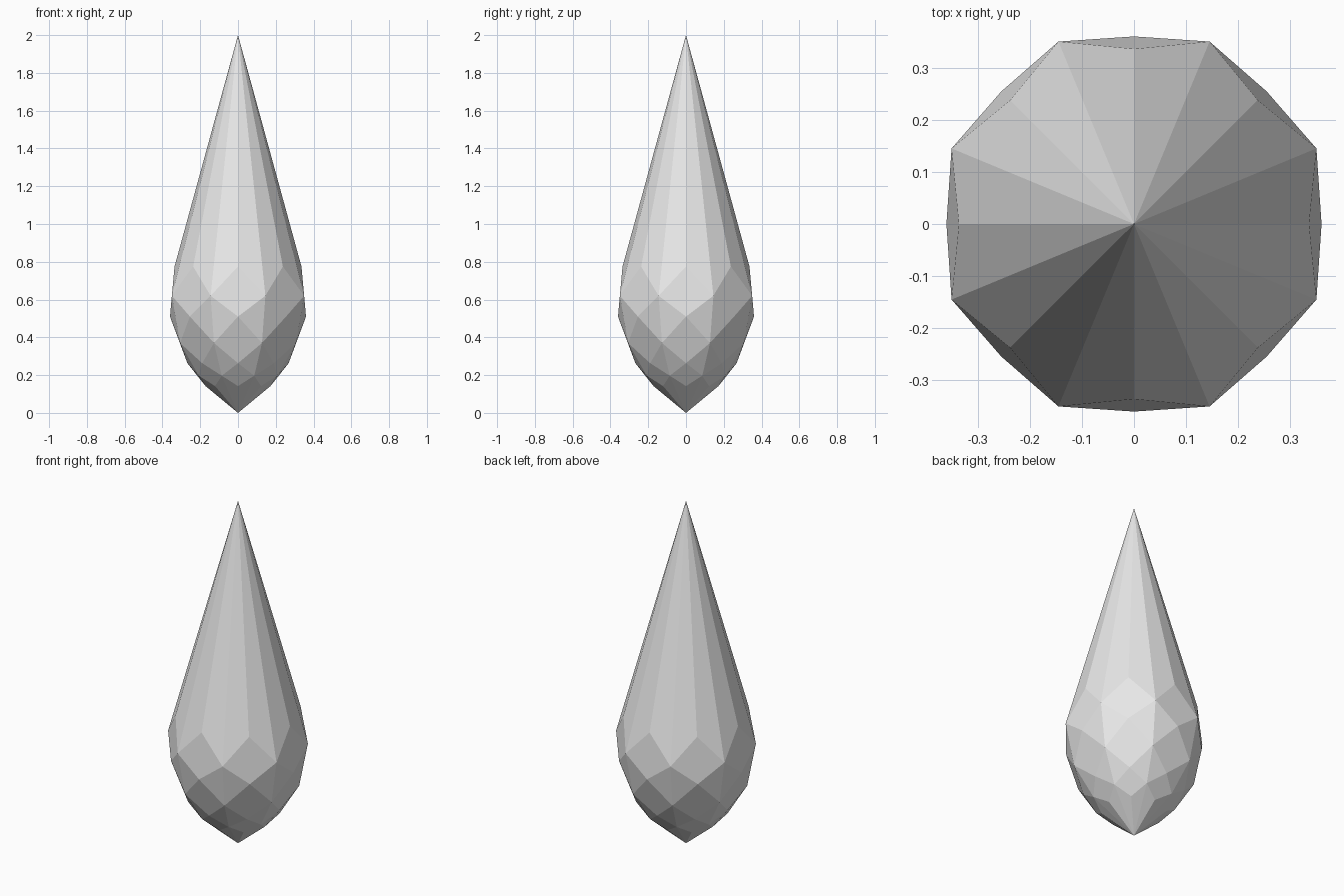
import bpy
import bmesh
from math import cos, sin, pi

if "Cube" in bpy.data.objects:
    bpy.data.objects.remove(bpy.data.objects["Cube"], do_unlink=True)

SIDES = 8
# Radius and height of each facet ring, top to bottom; odd rings turn half a step
RINGS = [(0.336, 0.775), (0.379, 0.62), (0.36, 0.51), (0.332, 0.37),
         (0.268, 0.263), (0.225, 0.197), (0.172, 0.142)]

# Plain grey stone
stone = bpy.data.materials.new("grey_stone")
stone.use_nodes = True
grey = (0.8, 0.8, 0.8, 1)
stone.diffuse_color = grey
stone.node_tree.nodes["Principled BSDF"].inputs["Base Color"].default_value = grey

bm = bmesh.new()


def ring(index, radius, height):
    turn = (index % 2) / 2
    angles = [2 * pi * (i + turn) / SIDES for i in range(SIDES)]
    return [bm.verts.new((radius * cos(a), radius * sin(a), height)) for a in angles]


rings = [ring(k, r, z) for k, (r, z) in enumerate(RINGS)]
tip = bm.verts.new((0, 0, 2))
base = bm.verts.new((0, 0, 0))

for i in range(SIDES):
    j = (i + 1) % SIDES

    # Long facets to the tip and short facets to the base
    for end, (even, odd) in ((tip, rings[:2]), (base, (rings[6], rings[5]))):
        bm.faces.new((end, even[i], odd[i]))
        bm.faces.new((end, odd[i], even[j]))

    # Flat diamonds centred on the even directions
    for k in (0, 2, 4):
        bm.faces.new((rings[k][i], rings[k + 1][i - 1],
                      rings[k + 2][i], rings[k + 1][i]))

    # Diamonds between them, creased along the vertical
    for k in (1, 3):
        upper, mid, lower = rings[k:k + 3]
        bm.faces.new((upper[i], mid[i], lower[i]))
        bm.faces.new((upper[i], lower[i], mid[j]))

bmesh.ops.recalc_face_normals(bm, faces=bm.faces)
mesh = bpy.data.meshes.new("faceted_drop")
bm.to_mesh(mesh)
bm.free()
mesh.materials.append(stone)
drop = bpy.data.objects.new("faceted_drop", mesh)
bpy.context.collection.objects.link(drop)
